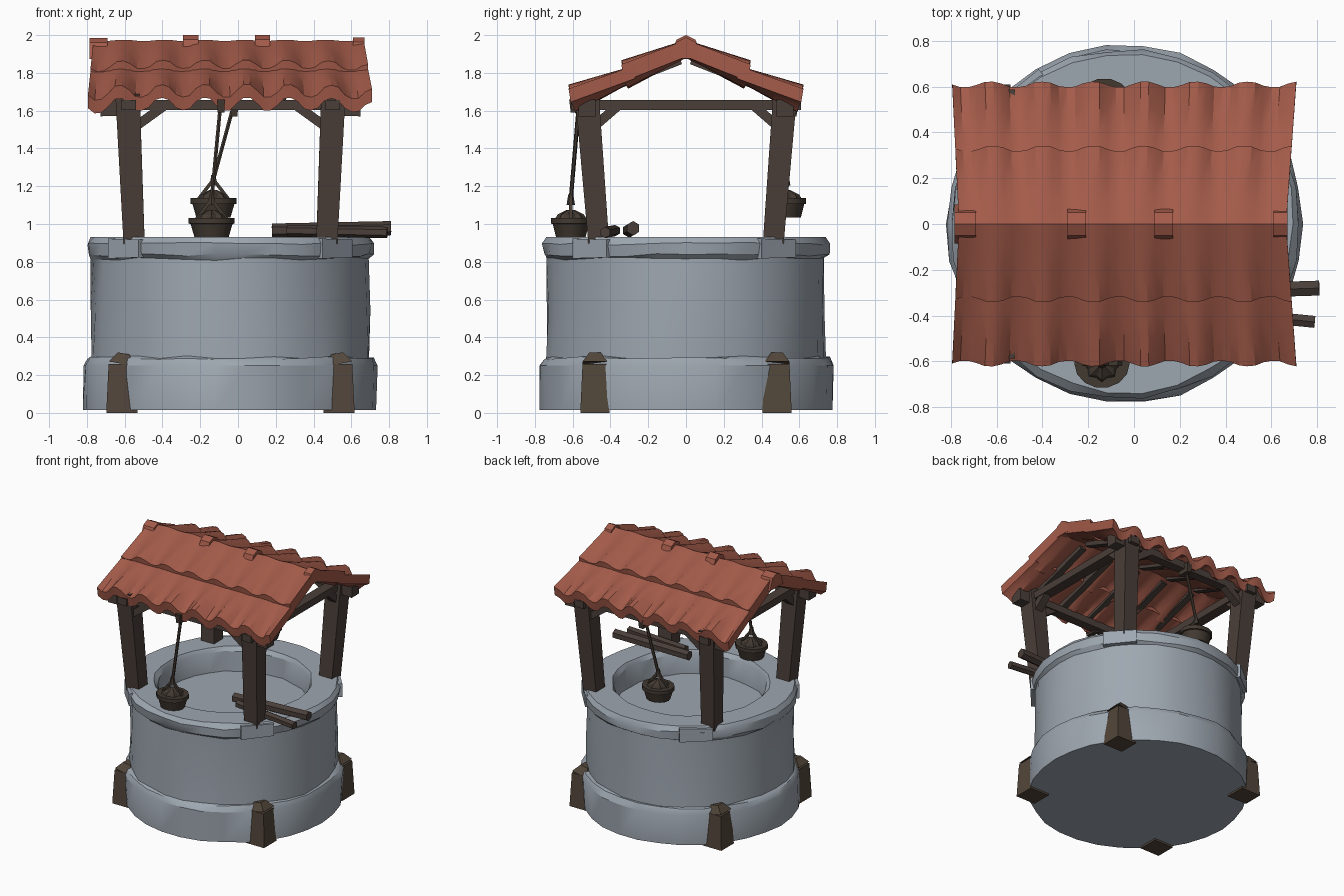
import bpy, bmesh, math, random
from mathutils import Vector

if "Cube" in bpy.data.objects:
    bpy.data.objects.remove(bpy.data.objects["Cube"])

random.seed(4)
CX = -0.04  # axis of the well


def mat(name, rgb):
    m = bpy.data.materials.new(name)
    m.diffuse_color = (*rgb, 1)
    m.use_nodes = True
    m.node_tree.nodes["Principled BSDF"].inputs["Base Color"].default_value = m.diffuse_color
    return m


STONE = mat("grey stone", (0.34, 0.385, 0.435))
ROOF = mat("red clay", (0.37, 0.105, 0.068))
WOOD = mat("dark timber", (0.068, 0.049, 0.041))
FOOT = mat("brown timber", (0.085, 0.062, 0.043))
BUCKET = mat("bucket wood", (0.055, 0.041, 0.031))


def make(name, verts, faces, material, smooth=None):
    me = bpy.data.meshes.new(name)
    me.from_pydata([tuple(v) for v in verts], [], faces)
    bm = bmesh.new()
    bm.from_mesh(me)
    bmesh.ops.recalc_face_normals(bm, faces=bm.faces)
    bm.to_mesh(me)
    bm.free()
    me.materials.append(material)
    ob = bpy.data.objects.new(name, me)
    bpy.context.collection.objects.link(ob)
    if smooth:
        bpy.ops.object.select_all(action='DESELECT')
        ob.select_set(True)
        bpy.context.view_layer.objects.active = ob
        bpy.ops.object.shade_smooth_by_angle(angle=math.radians(smooth))
    return ob


def beam(name, p, q, w, h, material=WOOD, taper=1.0, n=4):
    """Bar from p to q; n=4 gives a box, more sides give a log or rope."""
    p, q = Vector(p), Vector(q)
    d = (q - p).normalized()
    side = Vector((1, 0, 0)) if abs(d.z) > 0.9 else d.cross(Vector((0, 0, 1))).normalized()
    side = (side - d * side.dot(d)).normalized()
    up = side.cross(d)
    k = 1 / math.cos(math.pi / 4) if n == 4 else 1
    verts = []
    for c, s in ((p, 1), (q, taper)):
        for i in range(n):
            a = 2 * math.pi * (i + 0.5) / n
            verts.append(c + side * math.cos(a) * w / 2 * k * s + up * math.sin(a) * h / 2 * k * s)
    faces = [(i, (i + 1) % n, n + (i + 1) % n, n + i) for i in range(n)]
    faces += [tuple(range(n)), tuple(range(n, 2 * n))]
    return make(name, verts, faces, material)


def lathe(name, prof, n, centre, material, jitter=0, sx=1, flute=0, smooth=30):
    verts, faces = [], []
    for r, z in prof:
        for i in range(n):
            a = 2 * math.pi * i / n
            rr = r + random.uniform(-jitter, jitter) + (flute if i % 2 else 0)
            zz = z + (random.uniform(-jitter, jitter) if 0.25 < z < 0.9 and r > 0.6 else 0)
            verts.append((centre[0] + rr * math.cos(a) * sx, centre[1] + rr * math.sin(a), centre[2] + zz))
    for j in range(len(prof) - 1):
        for i in range(n):
            k = (i + 1) % n
            faces.append((j * n + i, j * n + k, j * n + n + k, j * n + n + i))
    faces += [tuple(range(n)), tuple(range((len(prof) - 1) * n, len(prof) * n))]
    return make(name, verts, faces, material, smooth)


# Stone well: base course, wall, overhanging rim, shallow basin
lathe("stone_well", [(0.775, 0.015), (0.78, 0.25), (0.76, 0.29), (0.738, 0.295), (0.735, 0.55),
                     (0.735, 0.815), (0.757, 0.835), (0.762, 0.895), (0.738, 0.93), (0.56, 0.93),
                     (0.54, 0.90), (0.53, 0.75)], 30, (CX, 0, 0), STONE, jitter=0.008, smooth=28)

# Chipped raised blocks on the rim
for i, deg in enumerate((40, 128, 222, 318)):
    a = math.radians(deg)
    c = Vector((CX + 0.735 * math.cos(a), 0.735 * math.sin(a), 0.87))
    t = Vector((-math.sin(a), math.cos(a), 0)) * 0.12
    beam(f"rim_block_{i}", c - t, c + t, 0.06, 0.105, STONE, 0.9)

# Feet, posts, and braces at the four corners
for sx in (-1, 1):
    for sy in (-1, 1):
        tag = ("left" if sx < 0 else "right") + ("_front" if sy < 0 else "_back")
        fx, fy = CX + sx * 0.575, sy * 0.482
        beam("foot_" + tag, (fx, fy, 0), (fx, fy, 0.26), 0.165, 0.155, FOOT, 0.85)
        beam("foot_cap_" + tag, (fx, fy, 0.26), (fx - sx * 0.01, fy, 0.315), 0.14, 0.13, FOOT, 0.45)
        px, py = CX + sx * 0.51, sy * 0.462
        tx, ty = CX + sx * 0.545, sy * 0.525
        beam("post_" + tag, (px, py, 0.9), (tx, ty, 1.69), 0.112, 0.11, WOOD, 1.15)
        beam("brace_x_" + tag, (tx - sx * 0.02, ty, 1.50), (tx - sx * 0.20, ty, 1.63), 0.06, 0.05)
        beam("brace_y_" + tag, (tx, ty - sy * 0.02, 1.50), (tx, ty - sy * 0.17, 1.63), 0.06, 0.05)
        beam("beam_end_" + tag, (tx, ty, 1.62), (CX + sx * 0.69, ty, 1.615), 0.09, 0.09)

# Horizontal beams joining the posts
for s in (-1, 1):
    beam("long_beam_" + ("front" if s < 0 else "back"), (-0.62, s * 0.52, 1.63), (0.54, s * 0.52, 1.63), 0.07, 0.055)
    beam("tie_beam_" + ("left" if s < 0 else "right"), (CX + s * 0.54, -0.61, 1.63), (CX + s * 0.54, 0.61, 1.63), 0.08, 0.055)


def roof_sheet(name, s, y0, z0, y1, z1, amp, thick, phase):
    """Tile sheet whose waves grow toward its lower edge."""
    cols, rows = 42, 3
    top, bot = [], []
    for j in range(rows + 1):
        t = j / rows
        for i in range(cols + 1):
            u = i / cols
            y = y0 + (y1 - y0) * t
            xl, xr = -0.765 - 0.03 * y / 0.62, 0.665 + 0.045 * y / 0.62
            wave = max(-0.8, min(0.8, math.cos(2 * math.pi * (u * 6.7 + phase)))) / 0.8
            dip = 0.022 * (abs(2 * u - 1) ** 6) * t
            z = z0 + (z1 - z0) * t + amp * wave * (0.15 + 0.85 * t) - dip
            yy = y + 0.012 * wave * t
            x = xl + (xr - xl) * u
            top.append((x, s * yy, z))
            bot.append((x, s * (yy - 0.012 * t), z - thick))
    n, c = len(top), cols + 1
    faces = []
    for j in range(rows):
        for i in range(cols):
            a = j * c + i
            faces += [(a, a + 1, a + c + 1, a + c), (n + a, n + a + c, n + a + c + 1, n + a + 1)]
    rim = list(range(c)) + [j * c + cols for j in range(1, rows + 1)]
    rim += [rows * c + i for i in range(cols - 1, -1, -1)] + [j * c for j in range(rows - 1, 0, -1)]
    for a, b in zip(rim, rim[1:] + rim[:1]):
        faces.append((a, b, n + b, n + a))
    make(name, top + bot, faces, ROOF, 25)


# Roof: two tiers of tiles on each slope, with rafters underneath
for s, side in ((-1, "front"), (1, "back")):
    roof_sheet("upper_tiles_" + side, s, 0.0, 1.972, 0.33, 1.845, 0.022, 0.09, 0.25)
    roof_sheet("lower_tiles_" + side, s, 0.27, 1.835, 0.61, 1.705, 0.033, 0.07, 0.25)
    for i, x in enumerate((-0.55, -0.3, -0.05, 0.2, 0.45)):
        beam(f"rafter_{side}_{i}", (x, s * 0.03, 1.865), (x + 0.03, s * 0.54, 1.665), 0.05, 0.04)

# Ridge caps
for i, (x0, x1, dz) in enumerate(((-0.785, -0.69, -0.012), (-0.29, -0.21, 0.004), (0.09, 0.17, 0.004), (0.61, 0.67, -0.008))):
    prof = [(-0.085, 1.885), (-0.05, 1.972), (0, 1.996), (0.05, 1.972), (0.085, 1.885)]
    verts = [(x, y, z + dz) for x in (x0, x1) for y, z in prof]
    make(f"ridge_cap_{i}", verts, [(k, (k + 1) % 5, 5 + (k + 1) % 5, 5 + k) for k in range(5)]
         + [(0, 1, 2, 3, 4), (5, 6, 7, 8, 9)], ROOF)

# Buckets with gathered covers, handles and ropes
for tag, c, rope_top in (("front", (-0.14, -0.61, 0.93), (-0.09, -0.565, 1.66)),
                         ("back", (-0.13, 0.53, 1.035), (-0.02, 0.54, 1.64))):
    lathe("bucket_" + tag, [(0.08, 0), (0.098, 0.07), (0.107, 0.072), (0.107, 0.102), (0.09, 0.102)],
          14, c, BUCKET, sx=1.13)
    lathe("bucket_cover_" + tag, [(0.09, 0.085), (0.07, 0.12), (0.02, 0.145)], 16, c, BUCKET, flute=-0.014, smooth=10)
    knot = Vector(c) + Vector((0, 0, 0.20))
    for s in (-1, 1):
        beam(f"handle_{tag}_{s}", Vector(c) + Vector((s * 0.085, 0, 0.09)), knot, 0.018, 0.018, BUCKET)
    beam("knot_" + tag, knot - Vector((0, 0, 0.03)), knot + Vector((0, 0, 0.025)), 0.045, 0.045, BUCKET, 0.6, 6)
    beam("rope_" + tag, knot, rope_top, 0.022, 0.022, BUCKET, 1, 6)
    top = Vector(rope_top)
    beam("rope_hook_" + tag, top - Vector((0.0, 0, 0.07)), top, 0.035, 0.09, BUCKET, 1.2)

# Loose logs resting on the rim
beam("log_back", (0.18, -0.30, 0.965), (0.81, -0.28, 0.978), 0.075, 0.075, WOOD, 1, 6)
beam("log_front", (0.26, -0.375, 0.965), (0.79, -0.428, 0.955), 0.06, 0.06, WOOD, 1, 6)
